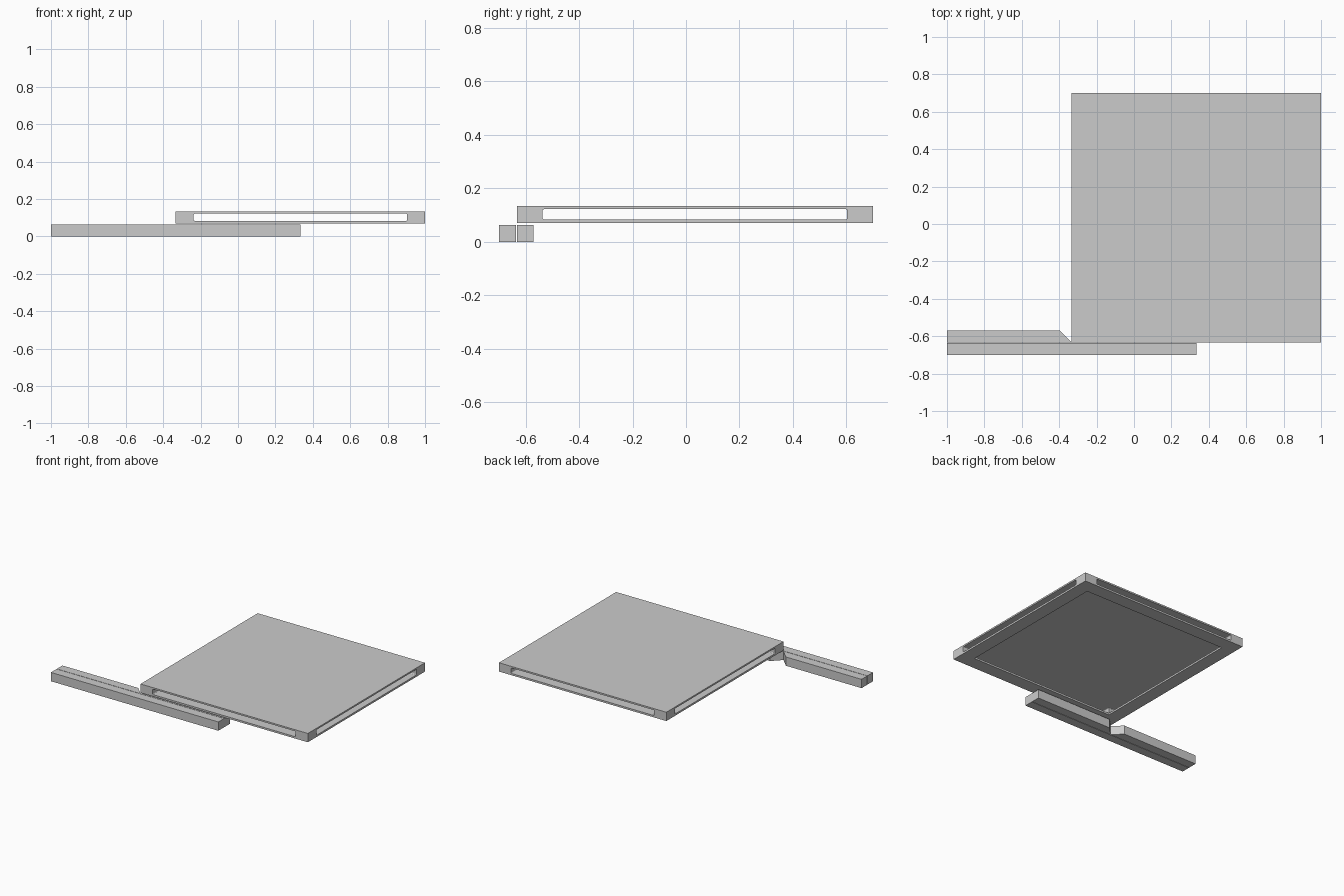
import bpy, bmesh

if "Cube" in bpy.data.objects:
    bpy.data.objects.remove(bpy.data.objects["Cube"])

T = 0.0635            # thickness of every member
L = 4 / 3             # length of panel and rails
CX, CY = 1 - L / 2, 0.7 - L / 2


def prism(name, pts, z0, z1):
    """Extrude an XY outline between two heights."""
    bm = bmesh.new()
    face = bm.faces.new([bm.verts.new((x, y, z0)) for x, y in pts])
    ext = bmesh.ops.extrude_face_region(bm, geom=[face])
    top = [v for v in ext["geom"] if isinstance(v, bmesh.types.BMVert)]
    bmesh.ops.translate(bm, verts=top, vec=(0, 0, z1 - z0))
    bmesh.ops.recalc_face_normals(bm, faces=bm.faces)
    mesh = bpy.data.meshes.new(name)
    bm.to_mesh(mesh)
    bm.free()
    ob = bpy.data.objects.new(name, mesh)
    bpy.context.collection.objects.link(ob)
    return ob


def box(name, x0, x1, y0, y1, z0, z1):
    return prism(name, [(x0, y0), (x1, y0), (x1, y1), (x0, y1)], z0, z1)


def centred(name, hx, hy, z0, z1):
    return box(name, CX - hx, CX + hx, CY - hy, CY + hy, z0, z1)


def round_edges(ob, axis, radius):
    """Round the four edges running along one axis."""
    bm = bmesh.new()
    bm.from_mesh(ob.data)
    edges = [e for e in bm.edges
             if abs((e.verts[0].co - e.verts[1].co)[axis]) > 1e-4]
    bmesh.ops.bevel(bm, geom=edges, offset=radius, segments=3,
                    profile=0.5, affect='EDGES')
    bm.to_mesh(ob.data)
    bm.free()


# Panel: thin top over a slotted border, open underneath
Z0, Z1 = 0.0698, 0.1333
H = 0.57
panel = centred("panel", L / 2, L / 2, Z0, Z1)
slot_x = centred("slot_cutter_x", 1, H, 0.083, 0.122)
round_edges(slot_x, 0, 0.006)
slot_y = centred("slot_cutter_y", H, 1, 0.083, 0.122)
round_edges(slot_y, 1, 0.006)
opening = centred("opening_cutter", H, H, 0.0, 0.1)
for cutter in (slot_x, slot_y, opening):
    mod = panel.modifiers.new(cutter.name, 'BOOLEAN')
    mod.operation = 'DIFFERENCE'
    mod.solver = 'EXACT'
    mod.object = cutter
    cutter.hide_render = True
    cutter.hide_viewport = True

# Bake the cuts and drop the cutters
bpy.context.view_layer.update()
deps = bpy.context.evaluated_depsgraph_get()
baked = bpy.data.meshes.new_from_object(panel.evaluated_get(deps))
panel.modifiers.clear()
panel.data = baked
for cutter in (slot_x, slot_y, opening):
    bpy.data.objects.remove(cutter)

# Straight front rail
box("front_rail", -1, -1 + L, -0.7, -0.7 + T, 0, T)

# Rear rail, split by a right-angled notch at its middle
y0 = -0.7 + L / 20
y1 = y0 + T
mid = -1 + L / 2
prism("rear_rail", [(-1, y0), (-1 + L, y0), (-1 + L, y1), (mid + T, y1),
                    (mid, y0 + 0.0005), (mid - T, y1), (-1, y1)], 0, T)
